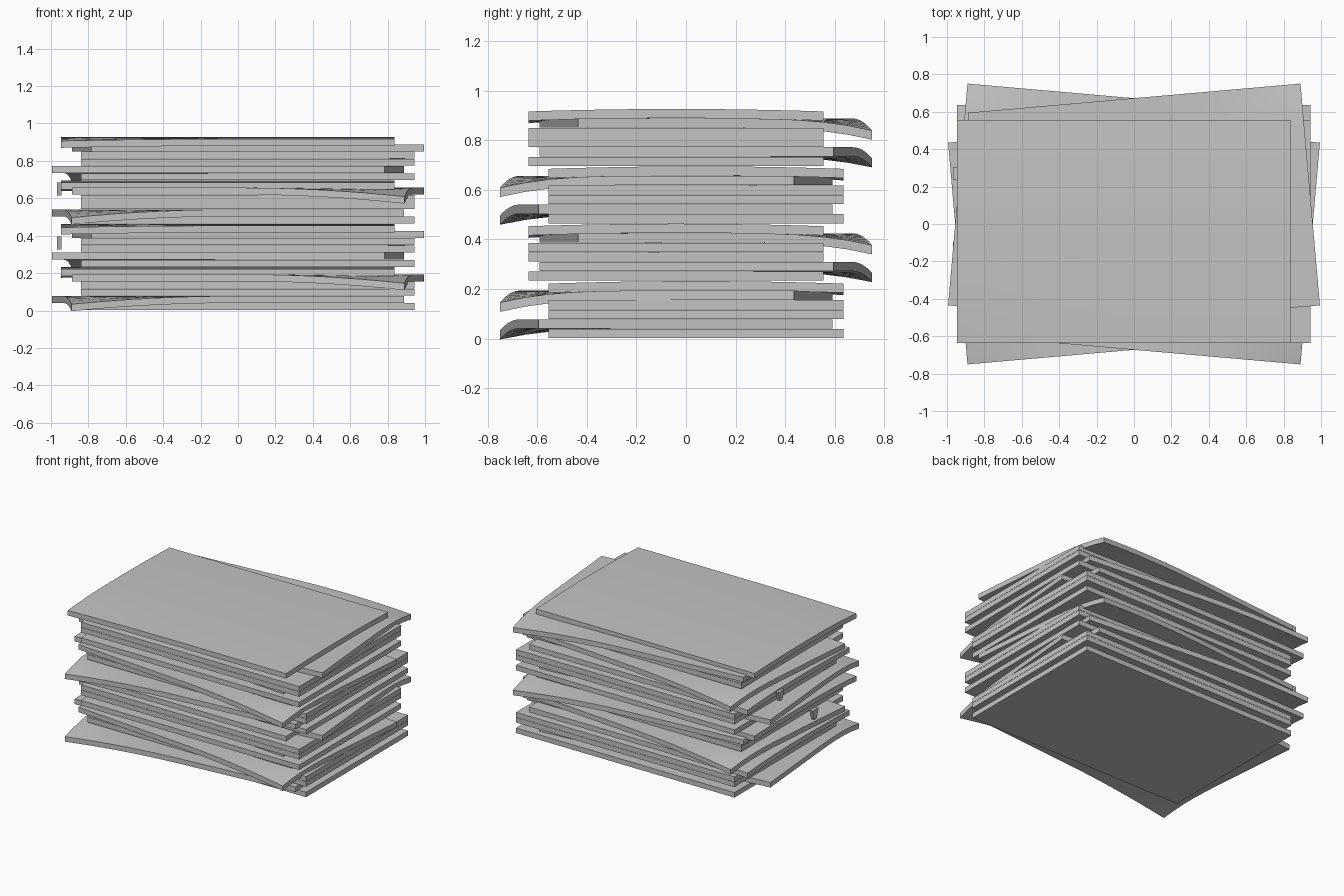
import bpy, bmesh, math

cube = bpy.data.objects.get("Cube")
if cube:
    bpy.data.objects.remove(cube, do_unlink=True)

LENGTH, WIDTH, THICK = 1.785, 1.19, 0.037
PITCH = 0.0386
TILT = math.radians(5)

grey = bpy.data.materials.new("plain grey")
grey.use_nodes = True
colour = (0.55, 0.55, 0.55, 1)
grey.diffuse_color = colour
grey.node_tree.nodes["Principled BSDF"].inputs["Base Color"].default_value = colour


def finish(name, bm):
    mesh = bpy.data.meshes.new(name)
    bm.to_mesh(mesh)
    bm.free()
    mesh.materials.append(grey)
    mesh.shade_smooth()
    mesh.set_sharp_from_angle(angle=math.radians(30))
    obj = bpy.data.objects.new(name, mesh)
    bpy.context.collection.objects.link(obj)
    return obj


def make_sheet(name, x, y, z, angle=0, corner=(1, 1), sag=0, arch=0):
    """A thin board whose chosen corner droops and whose middle may arch."""
    bm = bmesh.new()
    bmesh.ops.create_grid(bm, x_segments=16, y_segments=12, size=1)
    top = bmesh.ops.extrude_face_region(bm, geom=bm.faces[:])["geom"]
    for v in top:
        if isinstance(v, bmesh.types.BMVert):
            v.co.z = THICK
    for v in bm.verts:
        u, w = v.co.x, v.co.y
        droop = max(0, u * corner[0]) ** 2 * max(0, w * corner[1]) ** 3
        v.co.z -= sag * droop + arch * w * w
        v.co.x *= LENGTH / 2
        v.co.y *= WIDTH / 2
    bmesh.ops.recalc_face_normals(bm, faces=bm.faces[:])
    obj = finish(name, bm)
    obj.location = (x, y, z)
    obj.rotation_euler.z = angle


# One group of six sheets: x, y, turn, droop side, sag, arch
GROUP = [
    (0.052, 0.04, 0, 1, 0, 0),
    (-0.053, -0.08, 1, -1, 0.044, 0),
    (0.052, 0.04, 0, 1, 0, 0),
    (0.052, 0.04, 0, 1, 0, 0),
    (0.053, -0.08, -1, 1, 0.048, 0),
    (-0.055, 0.04, 0, -1, 0.01, 0.01),
]

# Four groups, every second one mirrored front to back
for g in range(4):
    side = -1 if g % 2 else 1
    for i, (x, y, turn, end, sag, arch) in enumerate(GROUP):
        level = g * len(GROUP) + i
        droop_side = side if turn == 0 else -side
        make_sheet(f"sheet_{level + 1}", x, y * side, 0.002 + level * PITCH,
                   turn * side * TILT, (end, droop_side), sag, arch)

# Small folded tabs hanging from the end edge
for name, y, z in (("upper_tab", 0.27, 0.65), ("lower_tab", -0.13, 0.36)):
    bm = bmesh.new()
    bmesh.ops.create_cube(bm, size=1)
    for v in bm.verts:
        v.co.x *= 0.025
        v.co.y *= 0.07 if v.co.z > 0 else 0.03
        v.co.z *= 0.07
    finish(name, bm).location = (-0.955, y, z)
